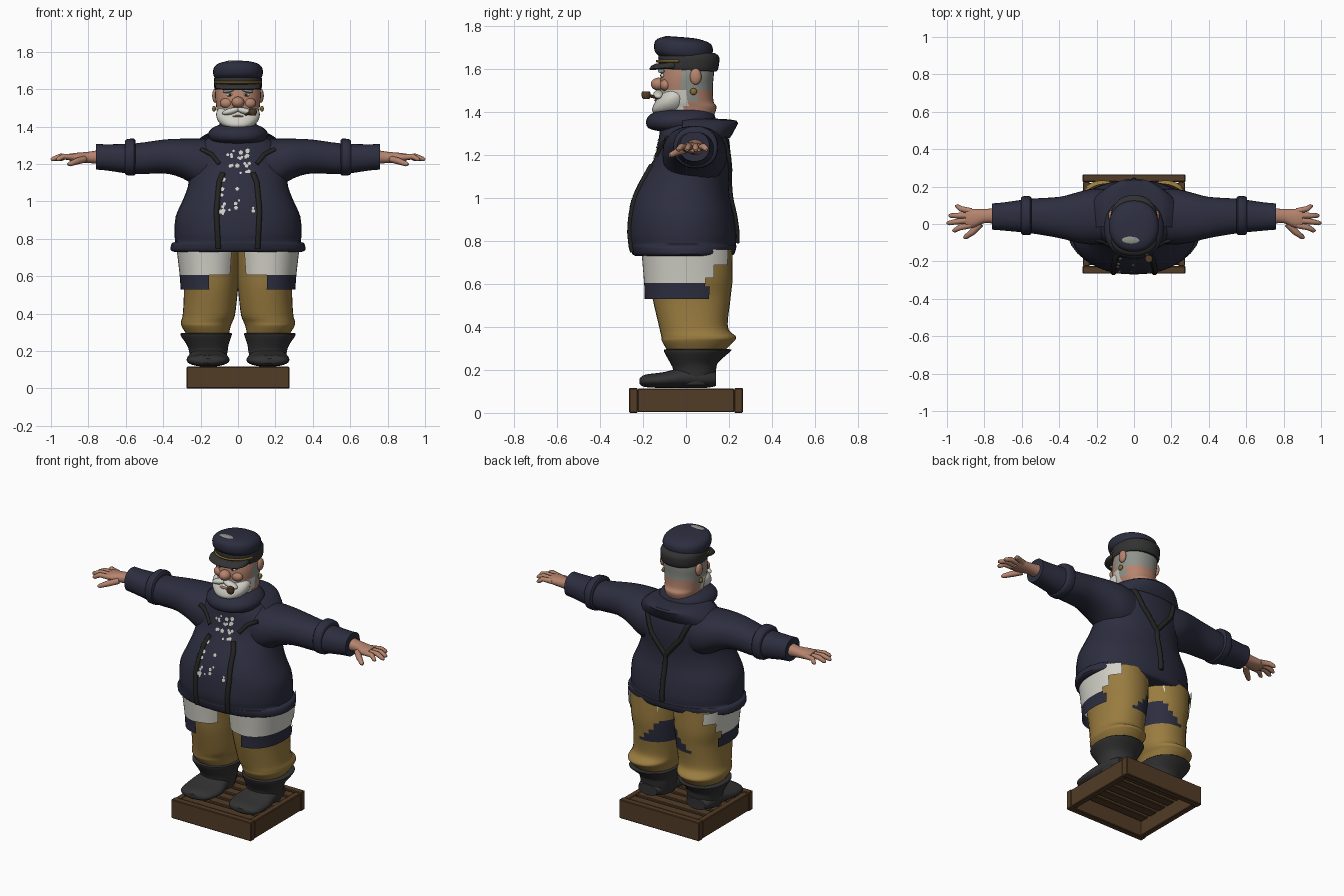
import bpy, bmesh, math, random
from math import sin, cos, pi, radians
from mathutils import Vector, Matrix
from mathutils.bvhtree import BVHTree

if "Cube" in bpy.data.objects:
    bpy.data.objects.remove(bpy.data.objects["Cube"])
random.seed(4)


def material(name, r, g, b):
    m = bpy.data.materials.new(name)
    m.use_nodes = True
    m.diffuse_color = (r, g, b, 1)
    m.node_tree.nodes["Principled BSDF"].inputs["Base Color"].default_value = (r, g, b, 1)
    return m


navy = material("navy wool", .026, .027, .05)
ochre = material("ochre cloth", .32, .2, .05)
ivory = material("ivory white", .64, .63, .57)
charcoal = material("charcoal leather", .032, .032, .032)
black = material("dark strap", .017, .017, .016)
wood = material("brown wood", .085, .045, .02)
skin = material("skin", .46, .23, .155)
grey = material("grey hair", .28, .29, .26)
gold = material("old gold", .25, .15, .03)


def finish(name, bm, mats, angle=40):
    bmesh.ops.recalc_face_normals(bm, faces=bm.faces)
    me = bpy.data.meshes.new(name)
    bm.to_mesh(me)
    bm.free()
    for m in mats:
        me.materials.append(m)
    me.shade_smooth()
    me.set_sharp_from_angle(angle=radians(angle))
    ob = bpy.data.objects.new(name, me)
    bpy.context.collection.objects.link(ob)
    return ob


def refine(rows, n):
    # Smoothly interpolates between profile rows
    out = []
    for i in range(len(rows) - 1):
        p = [Vector(rows[min(max(k, 0), len(rows) - 1)]) for k in range(i - 1, i + 3)]
        for j in range(n):
            t = j / n
            v = p[1] * 2 + (p[2] - p[0]) * t + (p[0] * 2 - p[1] * 5 + p[2] * 4 - p[3]) * t * t
            out.append((v + (p[1] * 3 - p[0] - p[2] * 3 + p[3]) * t ** 3) / 2)
    return out + [Vector(rows[-1])]


def loft(name, rows, mats, axis="z", n=3, seg=32, power=2.2, side=1, rule=None, tilt=0):
    # Each row: position on the axis, then low and high limits on the other two axes
    bm = bmesh.new()
    rings = []
    for t, a0, a1, b0, b1 in refine(rows, n):
        ring = []
        for k in range(seg):
            c, s = cos(2 * pi * k / seg), sin(2 * pi * k / seg)
            a = (a0 + a1) / 2 + (a1 - a0) / 2 * math.copysign(abs(c) ** (2 / power), c)
            b = (b0 + b1) / 2 + (b1 - b0) / 2 * math.copysign(abs(s) ** (2 / power), s)
            co = {"x": (t, a, b), "y": (a, t, b), "z": (a, b, t)}[axis]
            ring.append(bm.verts.new((co[0] * side, co[1], co[2])))
        rings.append(ring)
    for r, q in zip(rings, rings[1:]):
        for k in range(seg):
            bm.faces.new((r[k], r[k - 1], q[k - 1], q[k]))
    bm.faces.new(rings[0])
    bm.faces.new(rings[-1])
    # Paint faces by the rule; None removes the face
    if rule:
        gone = []
        for f in bm.faces:
            c = f.calc_center_median()
            m = rule(abs(c.x), c.y, c.z)
            if m is None or len(f.verts) > 4:
                gone.append(f)
            else:
                f.material_index = m
        bmesh.ops.delete(bm, geom=gone, context="FACES")
    if tilt:
        mid = sum((v.co for v in bm.verts), Vector()) / len(bm.verts)
        bmesh.ops.rotate(bm, verts=bm.verts, cent=mid, matrix=Matrix.Rotation(radians(tilt), 3, "X"))
    return finish(name, bm, mats)


def ball(name, loc, size, mat, tilt=0):
    bm = bmesh.new()
    bmesh.ops.create_uvsphere(bm, u_segments=20, v_segments=12, radius=1)
    m = Matrix.Translation(loc) @ Matrix.Rotation(radians(tilt), 4, "Y") @ Matrix.Diagonal((*size, 1))
    bm.transform(m)
    return finish(name, bm, [mat])


def box(name, loc, size, mat):
    bm = bmesh.new()
    bmesh.ops.create_cube(bm, size=1, matrix=Matrix.Translation(loc) @ Matrix.Diagonal((*size, 1)))
    bmesh.ops.bevel(bm, geom=bm.edges[:], offset=.004, segments=1, affect="EDGES")
    return finish(name, bm, [mat], 20)


def tube(name, pts, radii, mat):
    cu = bpy.data.curves.new(name, "CURVE")
    cu.dimensions, cu.bevel_depth, cu.bevel_resolution, cu.use_fill_caps = "3D", 1, 2, True
    sp = cu.splines.new("POLY")
    sp.points.add(len(pts) - 1)
    for p, co, r in zip(sp.points, pts, radii):
        p.co, p.radius = (*co, 1), r
    sp.use_smooth = True
    cu.materials.append(mat)
    ob = bpy.data.objects.new(name, cu)
    bpy.context.collection.objects.link(ob)


# Crate
for s, end in ((-1, "front"), (1, "back")):
    box("crate_" + end, (0, s * .245, .058), (.55, .04, .116), wood)
for s, end in ((-1, "right"), (1, "left")):
    box("crate_" + end, (s * .255, 0, .058), (.036, .45, .11), wood)
for i in range(6):
    box("crate_slat", (0, -.19 + i * .076, .1), (.48, .058, .02), wood)

# Jacket
torso = loft("jacket_body", [
    (.73, -.34, .34, -.235, .205), (.74, -.36, .36, -.25, .225), (.775, -.355, .355, -.262, .235),
    (.785, -.337, .337, -.262, .232), (.83, -.34, .34, -.27, .235), (.92, -.333, .333, -.265, .223),
    (1.0, -.298, .298, -.248, .205), (1.08, -.268, .268, -.21, .2), (1.18, -.255, .255, -.15, .208),
    (1.27, -.24, .24, -.128, .2), (1.32, -.19, .19, -.12, .18), (1.36, -.12, .12, -.1, .12)], [navy])
jacket = [torso]
for s, n in ((1, "left"), (-1, "right")):
    jacket.append(loft(n + "_sleeve", [
        (.05, -.1, .17, 1.05, 1.33), (.2, -.11, .19, 1.07, 1.335), (.3, -.1, .17, 1.125, 1.335),
        (.4, -.075, .145, 1.15, 1.33), (.55, -.05, .135, 1.145, 1.31), (.7, -.035, .115, 1.165, 1.305),
        (.76, -.03, .11, 1.17, 1.308)], [navy], axis="x", side=s))
    loft(n + "_sleeve_band", [(.548, -.045, .135, 1.15, 1.32), (.555, -.058, .148, 1.138, 1.335),
         (.595, -.058, .148, 1.14, 1.332), (.605, -.045, .135, 1.15, 1.32)], [navy], axis="x", side=s, n=2)
loft("collar_roll", [(1.31, -.11, .11, -.12, .11), (1.325, -.145, .145, -.175, .13),
     (1.36, -.16, .16, -.185, .14), (1.39, -.14, .14, -.165, .13), (1.41, -.1, .1, -.12, .11)], [navy])
loft("collar_flap", [(1.28, -.25, .25, -.12, .205), (1.32, -.225, .225, -.12, .228),
     (1.36, -.17, .17, -.12, .235), (1.37, -.13, .13, -.1, .12)], [navy],
     rule=lambda x, y, z: 0 if y > -.01 else None)

# Straps and frayed flecks laid on the jacket surface
verts, polys = [], []
for ob in jacket:
    k = len(verts)
    verts += [v.co.copy() for v in ob.data.vertices]
    polys += [[k + i for i in p.vertices] for p in ob.data.polygons]
tree = BVHTree.FromPolygons(verts, polys)


def on_jacket(x, z, d):
    return tree.ray_cast(Vector((x, d * 2, z)), Vector((0, -d, 0)))[:2]


def strap(name, path, d, r=.015):
    pts = []
    for (x0, z0), (x1, z1) in zip(path, path[1:]):
        for i in range(9):
            t = i / 8
            pts.append(on_jacket(x0 + (x1 - x0) * t, z0 + (z1 - z0) * t, d)[0])
    tube(name, pts, [r] * len(pts), black)


for s, n in ((1, "left"), (-1, "right")):
    strap(n + "_front_strap", [(s * .08, 1.15), (s * .1, 1.1), (s * .115, .95), (s * .105, .75)], -1)
    strap(n + "_chest_strap", [(s * .1, 1.2), (s * .14, 1.25), (s * .2, 1.28)], -1, .012)
    strap(n + "_back_strap", [(s * .15, 1.3), (s * .1, 1.18), (0, 1.06)], 1)
strap("back_strap", [(0, 1.07), (0, .92), (0, .79)], 1)

bm = bmesh.new()
for i in range(38):
    high = i < 20
    x = random.uniform(-.06, .06) if high else random.choice((-.07, 0, .07)) + random.uniform(-.03, .03)
    z = random.uniform(1.18, 1.29) if high else random.uniform(.93, 1.16)
    p, nor = on_jacket(x, z, -1)
    turn = nor.to_track_quat("Z", "Y").to_matrix().to_4x4()
    bmesh.ops.create_circle(bm, cap_ends=True, segments=5, radius=random.uniform(.007, .014),
                            matrix=Matrix.Translation(p + nor * .004) @ turn)
finish("frayed_flecks", bm, [ivory])


# Trousers, shirt tails with pockets, and boots
def trouser_rule(x, y, z):
    return 1 if .5 < z < .63 and y > .02 and x < .05 + (.63 - z) * .9 else 0


def tail_rule(x, y, z):
    if z > .605:
        return 0 if x > .04 and y < (.19 if z > .7 else .13 if z > .64 else .08) else None
    return 1 if x > .16 and y < .1 else None


for s, n in ((1, "left"), (-1, "right")):
    loft(n + "_trouser_leg", [
        (.76, -.02, .315, -.19, .215), (.63, -.01, .305, -.17, .217), (.53, 0, .29, -.155, .207),
        (.40, .015, .295, -.125, .195), (.355, .03, .305, -.115, .232), (.33, .04, .3, -.11, .22),
        (.28, .05, .27, -.08, .17)], [ochre, navy], side=s, n=7, rule=trouser_rule)
    loft(n + "_shirt_tail", [(.53, 0, .307, -.192, .215), (.605, 0, .312, -.195, .222),
         (.76, -.015, .33, -.208, .225)], [ivory, navy], side=s, n=6, seg=56, rule=tail_rule)
    loft(n + "_boot_shaft", [(.13, .07, .25, -.06, .13), (.2, .055, .262, -.06, .14),
         (.235, .05, .275, -.075, .15), (.28, .035, .305, -.1, .2), (.295, .035, .305, -.1, .212),
         (.296, .07, .27, -.07, .17)], [charcoal], side=s)
    loft(n + "_boot_foot", [(-.216, .12, .21, .135, .16), (-.19, .07, .26, .12, .178),
         (-.1, .045, .275, .116, .19), (0, .065, .262, .116, .215), (.09, .08, .25, .116, .21),
         (.14, .1, .23, .125, .19)], [charcoal], axis="y", side=s)

    # Hands
    loft(n + "_palm", [(.74, .0, .085, 1.2, 1.275), (.8, .005, .08, 1.205, 1.265),
         (.86, -.02, .08, 1.208, 1.26), (.9, -.015, .08, 1.215, 1.255)], [skin], axis="x", side=s)
    for y0, x1, y1 in ((-.005, .97, -.035), (.02, 1, .005), (.045, .99, .045), (.068, .955, .095)):
        tube(n + "_finger", [(s * .87, y0, 1.235), (s * (.9 + x1) / 2, (y0 + y1) / 2, 1.24),
             (s * (x1 - .01), y1, 1.226), (s * x1, y1, 1.222)], [.017, .015, .012, .006], skin)
    tube(n + "_thumb", [(s * .82, 0, 1.225), (s * .86, -.04, 1.215), (s * .9, -.07, 1.2),
         (s * .91, -.076, 1.197)], [.018, .018, .013, .006], skin)


# Head: skin, grey hair and white beard
def head_rule(x, y, z):
    if z < 1.5 and y < 0:
        return 2
    if z > 1.5 and y > .02 or 1.45 < z and -.03 < y < .06:
        return 1
    return 0


loft("head", [(1.36, -.09, .09, -.09, .12), (1.42, -.1, .1, -.11, .142), (1.45, -.108, .108, -.115, .128),
     (1.52, -.118, .118, -.122, .125), (1.58, -.122, .122, -.115, .13), (1.66, -.11, .11, -.1, .13)],
     [skin, grey, ivory], rule=head_rule, n=4)
loft("beard", [(1.395, -.06, .06, -.15, -.04), (1.41, -.09, .09, -.158, .0), (1.44, -.112, .112, -.148, .01),
     (1.475, -.116, .116, -.125, .01), (1.5, -.1, .1, -.1, .0)], [ivory])
ball("nose", (0, -.128, 1.53), (.034, .036, .03), skin)
ball("mouth", (0, -.136, 1.455), (.03, .012, .006), skin)
for s, n in ((1, "left"), (-1, "right")):
    ball(n + "_moustache", (s * .038, -.128, 1.482), (.048, .024, .017), ivory, s * 15)
    ball(n + "_cheek", (s * .06, -.095, 1.525), (.036, .026, .028), skin)
    ball(n + "_eye", (s * .045, -.108, 1.57), (.017, .01, .01), ivory)
    ball(n + "_pupil", (s * .045, -.116, 1.57), (.007, .004, .008), black)
    ball(n + "_eyebrow", (s * .05, -.115, 1.592), (.032, .015, .01), grey, s * 12)
    ball(n + "_ear", (s * .122, .045, 1.565), (.016, .027, .038), skin)
    ball(n + "_earring", (s * .128, .035, 1.495), (.01, .016, .016), gold)

# Pipe
tube("pipe_stem", [(.04, -.13, 1.465), (.07, -.165, 1.475), (.078, -.185, 1.473)], [.007, .008, .01], wood)
loft("pipe_bowl", [(1.46, .065, .095, -.2, -.17), (1.475, .057, .101, -.207, -.165),
     (1.495, .06, .098, -.205, -.167), (1.496, .07, .088, -.195, -.177)], [wood], n=2, seg=16)

# Cap
loft("cap_band", [(1.595, -.122, .122, -.118, .142), (1.61, -.127, .127, -.125, .152),
     (1.66, -.127, .127, -.13, .154), (1.68, -.11, .11, -.115, .135)], [charcoal], tilt=-3)
loft("cap_crown", [(1.65, -.115, .115, -.12, .115), (1.67, -.13, .13, -.142, .124),
     (1.705, -.132, .132, -.148, .126), (1.73, -.115, .115, -.135, .11), (1.745, -.07, .07, -.09, .06),
     (1.748, -.01, .01, -.02, .01)], [navy], tilt=-5)
loft("cap_visor", [(1.602, -.115, .115, -.165, .0), (1.608, -.122, .122, -.172, .0),
     (1.622, -.12, .12, -.16, .0), (1.63, -.11, .11, -.14, .0)], [charcoal], n=2, tilt=5)
tube("cap_cord", [(.128 * sin(a / 10), .005 - .14 * cos(a / 10), 1.637) for a in range(-13, 14)], [.006] * 27, gold)
ball("cap_patch", (-.015, -.085, 1.748), (.05, .022, .006), grey)
